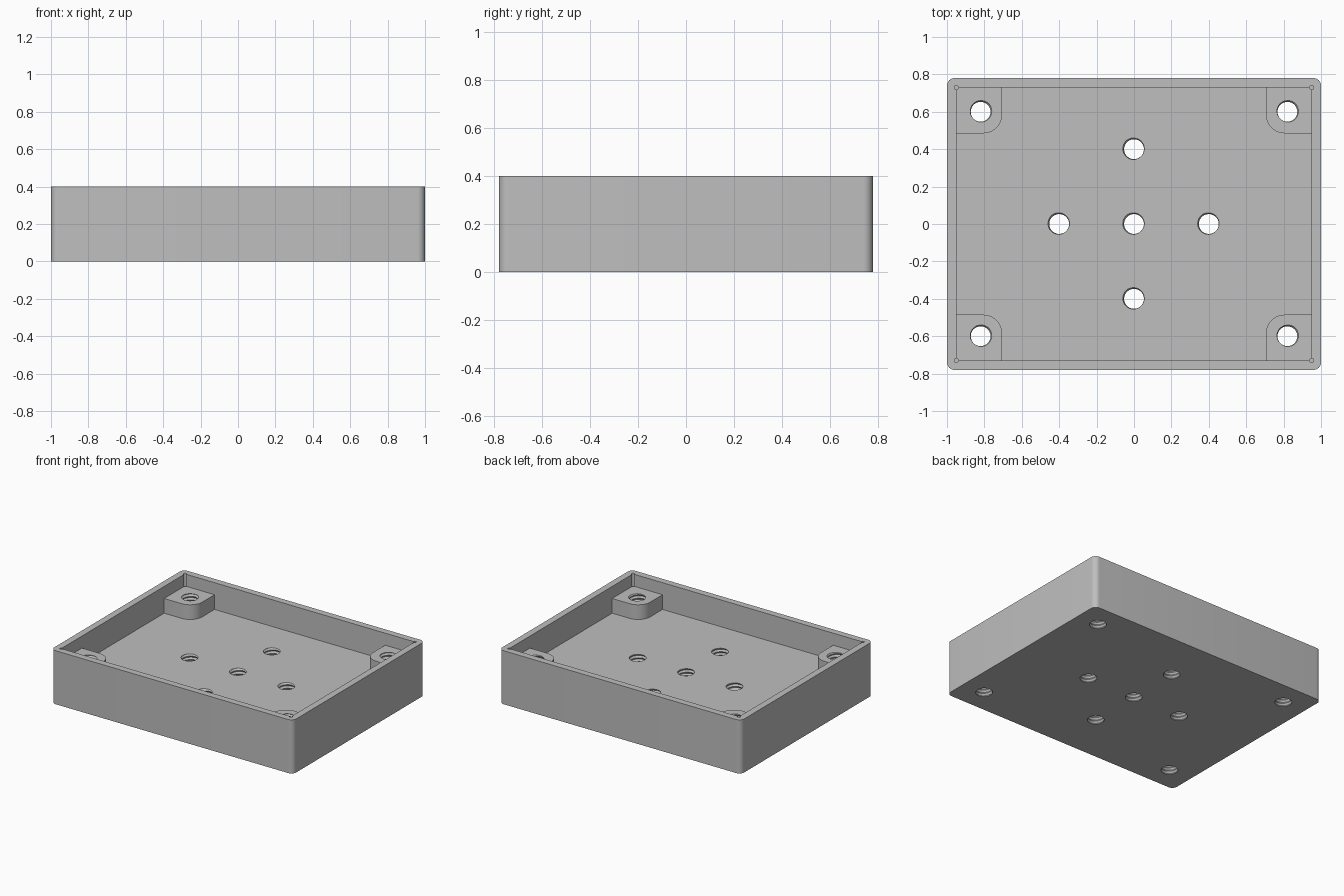
import bpy, bmesh, math

if "Cube" in bpy.data.objects:
    bpy.data.objects.remove(bpy.data.objects["Cube"])

W, D, H = 1.0, 0.78, 0.40        # outer half width, half depth, height
WALL, FLOOR, POST = 0.05, 0.20, 0.31
CORNERS = [(sx, sy) for sx in (-1, 1) for sy in (-1, 1)]

grey = bpy.data.materials.new("light grey")
grey.diffuse_color = (0.52, 0.52, 0.52, 1)
grey.use_nodes = True
grey.node_tree.nodes["Principled BSDF"].inputs["Base Color"].default_value = grey.diffuse_color


def make_object(name, bm):
    bmesh.ops.recalc_face_normals(bm, faces=bm.faces)
    mesh = bpy.data.meshes.new(name)
    bm.to_mesh(mesh)
    bm.free()
    mesh.materials.append(grey)
    ob = bpy.data.objects.new(name, mesh)
    bpy.context.collection.objects.link(ob)
    return ob


def add_prism(bm, outline, z0, z1):
    low = [bm.verts.new((x, y, z0)) for x, y in outline]
    high = [bm.verts.new((x, y, z1)) for x, y in outline]
    n = len(outline)
    bm.faces.new(low[::-1])
    bm.faces.new(high)
    for i in range(n):
        j = (i + 1) % n
        bm.faces.new((low[i], low[j], high[j], high[i]))


def arc(cx, cy, r, start, end, n):
    return [(cx + r * math.cos(start + (end - start) * i / n),
             cy + r * math.sin(start + (end - start) * i / n)) for i in range(n + 1)]


def add_thread(bm, cx, cy, z0, z1, minor=0.053, major=0.062, pitch=0.026, n=28):
    # Screw-shaped tube: rows alternate crest and root, each turn climbs one pitch
    rows = int((z1 - z0) / pitch * 2)
    grid = []
    for k in range(rows + 1):
        r = major if k % 2 else minor
        grid.append([bm.verts.new((cx + r * math.sin(2 * math.pi * i / n),
                                   cy + r * math.cos(2 * math.pi * i / n),
                                   z0 + pitch * (k / 2 + i / n))) for i in range(n)])
    # The seam joins the end of each turn to the row two steps up
    for k in range(rows):
        for i in range(n - 1):
            bm.faces.new((grid[k][i], grid[k][i + 1], grid[k + 1][i + 1], grid[k + 1][i]))
        if k + 3 <= rows:
            bm.faces.new((grid[k][-1], grid[k + 2][0], grid[k + 3][0], grid[k + 1][-1]))
    # Close both ends with fans
    ends = [(grid[0] + [grid[2][0], grid[1][0]], z0 - 0.03),
            (grid[-1] + [grid[-2][-1], grid[-3][-1]], z1 + 0.06)]
    for loop, z in ends:
        tip = bm.verts.new((cx, cy, z))
        for a, b in zip(loop, loop[1:] + loop[:1]):
            bm.faces.new((a, b, tip))
    bmesh.ops.triangulate(bm, faces=bm.faces[:])


def boolean(target, other, operation):
    mod = target.modifiers.new(operation, 'BOOLEAN')
    mod.operation = operation
    mod.solver = 'EXACT'
    mod.object = other
    bpy.context.view_layer.objects.active = target
    bpy.ops.object.modifier_apply(modifier=mod.name)
    bpy.data.objects.remove(other)


# Tray with rounded outer corners
R = 0.04
outline = []
for q, (sx, sy) in enumerate([(1, 1), (-1, 1), (-1, -1), (1, -1)]):
    a = q * math.pi / 2
    outline += arc(sx * (W - R), sy * (D - R), R, a, a + math.pi / 2, 8)
bm = bmesh.new()
add_prism(bm, outline, 0, H)
tray = make_object("tray", bm)

# Cavity
ix, iy = W - WALL, D - WALL
bm = bmesh.new()
add_prism(bm, [(-ix, -iy), (ix, -iy), (ix, iy), (-ix, iy)], FLOOR, H + 0.1)
boolean(tray, make_object("cavity_cutter", bm), 'DIFFERENCE')

# Corner posts, sunk slightly into the walls and floor
bm = bmesh.new()
px, py, pr = 0.705, 0.485, 0.10
ox, oy = ix + 0.02, iy + 0.02
shape = [(ox, oy), (px, oy)] + arc(px + pr, py + pr, pr, math.pi, 1.5 * math.pi, 12) + [(ox, py)]
for sx, sy in CORNERS:
    add_prism(bm, [(sx * x, sy * y) for x, y in shape], FLOOR - 0.05, POST)
boolean(tray, make_object("corner_posts", bm), 'UNION')

# Small round reliefs in the inner corners
bm = bmesh.new()
for sx, sy in CORNERS:
    add_prism(bm, arc(sx * ix, sy * iy, 0.011, 0, 2 * math.pi, 16)[:-1], FLOOR, H + 0.1)
boolean(tray, make_object("relief_cutter", bm), 'DIFFERENCE')

# Threaded holes through the posts and the floor
holes = [(sx * 0.82, sy * 0.60) for sx, sy in CORNERS]
holes += [(0, 0), (0.4, 0), (-0.4, 0), (0, 0.4), (0, -0.4)]
bm = bmesh.new()
for x, y in holes:
    add_thread(bm, x, y, -0.07, 0.39)
boolean(tray, make_object("thread_cutter", bm), 'DIFFERENCE')

# Smooth the curved walls, keep the edges sharp
bpy.ops.object.select_all(action='DESELECT')
tray.select_set(True)
bpy.context.view_layer.objects.active = tray
bpy.ops.object.shade_smooth_by_angle(angle=math.radians(30))
